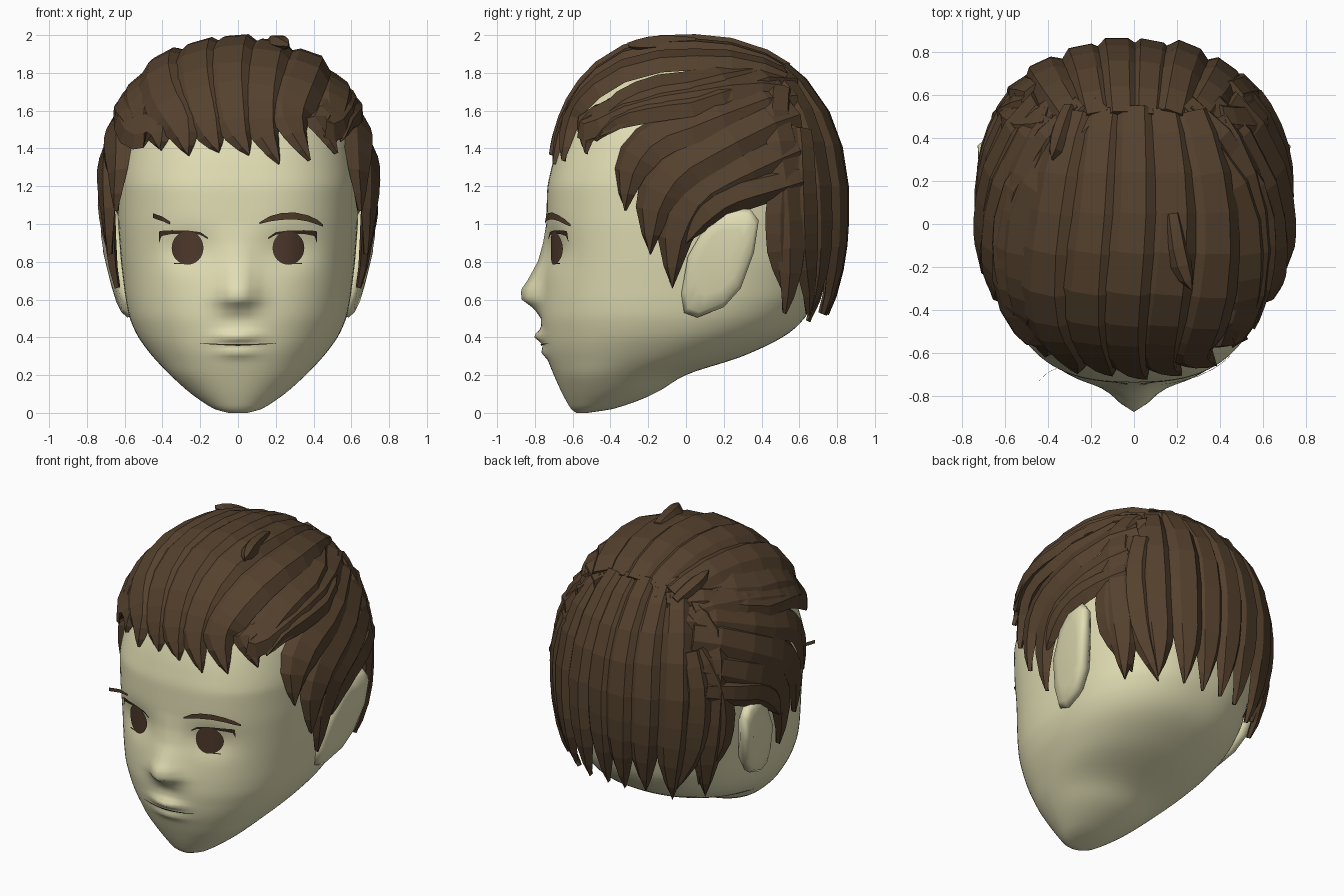
import bpy, bmesh, math, random
from mathutils import Vector

if "Cube" in bpy.data.objects:
    bpy.data.objects.remove(bpy.data.objects["Cube"])

random.seed(4)


def material(name, rgb):
    m = bpy.data.materials.new(name)
    m.diffuse_color = (*rgb, 1)
    m.use_nodes = True
    m.node_tree.nodes["Principled BSDF"].inputs["Base Color"].default_value = m.diffuse_color
    return m


SKIN = material("pale_skin", (0.75, 0.72, 0.45))
HAIR = material("brown_hair", (0.09, 0.053, 0.027))
EYE = material("eye_brown", (0.075, 0.04, 0.024))
LINE = material("dark_line", (0.05, 0.028, 0.016))


def finish(name, bm, mat, smooth=False):
    bmesh.ops.recalc_face_normals(bm, faces=bm.faces)
    me = bpy.data.meshes.new(name)
    bm.to_mesh(me)
    bm.free()
    me.materials.append(mat)
    for p in me.polygons:
        p.use_smooth = smooth
    ob = bpy.data.objects.new(name, me)
    bpy.context.collection.objects.link(ob)
    return ob


def lerp_table(t, z):
    if z <= t[0][0]:
        return t[0][1]
    for (z0, v0), (z1, v1) in zip(t, t[1:]):
        if z <= z1:
            return v0 + (v1 - v0) * (z - z0) / (z1 - z0)
    return t[-1][1]


def skin_rings(bm, rings):
    """Bridge closed rings of equal length and cap both ends."""
    vs = [[bm.verts.new(p) for p in r] for r in rings]
    n = len(vs[0])
    for a, b in zip(vs, vs[1:]):
        for i in range(n):
            j = (i + 1) % n
            bm.faces.new((a[i], a[j], b[j], b[i]))
    bm.faces.new(vs[0])
    bm.faces.new(vs[-1])


# ---- head: horizontal sections from three profiles (height, value)
WIDTH = [(0, .05), (.02, .13), (.1, .25), (.2, .36), (.3, .455), (.4, .53), (.5, .575), (.6, .595), (.8, .62),
         (1, .635), (1.25, .635), (1.45, .61), (1.6, .56), (1.75, .45), (1.85, .28), (1.9, .08)]
FRONT = [(0, -.58), (.02, -.61), (.1, -.655), (.2, -.7), (.3, -.74), (.36, -.755), (.5, -.77), (.6, -.765),
         (.8, -.745), (1.2, -.735), (1.35, -.7), (1.5, -.65), (1.65, -.57), (1.8, -.42), (1.88, -.25), (1.9, -.08)]
BACK = [(0, -.52), (.02, -.38), (.09, -.18), (.22, .02), (.26, .2), (.34, .4), (.42, .55), (.5, .63), (.6, .69),
        (.8, .75), (1, .78), (1.2, .79), (1.4, .76), (1.55, .7), (1.7, .58), (1.8, .44), (1.88, .2), (1.9, .08)]
NOSE = [(.5, 0), (.55, .035), (.6, .105), (.65, .115), (.7, .085), (.8, .04), (.9, .015), (1, 0)]


def gauss(v, s):
    return math.exp(-(v / s) ** 2)


def section(z):
    r = min(.03, z / 3, (1.9 - z) / 3)
    a, f, b = ([sum(lerp_table(t, z + d) for d in (-r, 0, r)) / 3 for t in (WIDTH, FRONT, BACK)])
    return a, (f + b) / 2, (b - f) / 2, lerp_table([(0, 2), (.6, 2.4), (1.2, 2.7), (1.5, 2.5)], z)


def bump(x, z):
    nose = lerp_table(NOSE, z) * gauss(x, lerp_table([(.6, .1), (.9, .065)], z))
    lips = (.045 * gauss(z - .405, .03) + .022 * gauss(z - .32, .025)) * gauss(x, .1)
    socket = .035 * gauss(abs(x) - .27, .14) * gauss(z - .87, .1)
    return nose + lips - socket


def face_y(x, z):
    a, c, b, p = section(z)
    return c - b * max(0, 1 - abs(x / a) ** p) ** (1 / p) - bump(x, z)


bm = bmesh.new()
rings = []
for z in [0, .01] + [.02 * i for i in range(1, 95)] + [1.89, 1.9]:
    a, c, b, p = section(z)
    ring = []
    for i in range(96):
        t = 2 * math.pi * i / 96
        s, k = math.sin(t), math.cos(t)
        e = p if k > 0 else min(p, 2.4)
        x = a * math.copysign(abs(s) ** (2 / e), s)
        y = c - b * math.copysign(abs(k) ** (2 / e), k)
        ring.append((x, y - (bump(x, z) * min(1, k * 3) if k > 0 else 0), z))
    rings.append(ring)
skin_rings(bm, rings)
finish("head", bm, SKIN, True)

# ---- ears: tilted plates with a softened outer rim
EAR = [(.12, 1.02), (.2, 1.08), (.34, 1.08), (.385, 1.02), (.36, .85), (.29, .66),
       (.2, .56), (.06, .505), (-.01, .53), (-.025, .63), (.01, .83)]
for side, name in ((-1, "left_ear"), (1, "right_ear")):
    bm = bmesh.new()
    rings = []
    for scale, out in ((.8, -.08), (.97, -.05), (1, -.015), (.9, .01), (.6, .015)):
        ring = []
        for y, z in EAR:
            y, z = .18 + (y - .18) * scale, .8 + (z - .8) * scale
            x = .605 + .2 * min(z - .5, .4) + .12 * (y - .1) + out
            ring.append((side * x, y, z))
        rings.append(ring)
    skin_rings(bm, rings)
    finish(name, bm, SKIN, True)


# ---- painted face details: thin strips that follow the face
def strip(name, pts, mat, lift=.008):
    bm = bmesh.new()
    rows = []
    for x, z, h, *extra in pts:
        out = lift + (extra[0] if extra else 0)
        rows.append([bm.verts.new((x, face_y(x, zz) - out, zz)) for zz in (z - h, z + h)])
    for a, b in zip(rows, rows[1:]):
        bm.faces.new((a[0], b[0], b[1], a[1]))
    ob = finish(name, bm, mat)
    for p in ob.data.polygons:
        if p.normal.y > 0:
            p.flip()


for side, name in ((-1, "left"), (1, "right")):
    # iris as vertical slices of an ellipse
    strip(name + "_iris", [(side * .267 + .084 * math.cos(t), .873, .088 * math.sin(t) + .0005)
                           for t in [math.pi * i / 16 for i in range(17)]], EYE)
    strip(name + "_upper_lash", [(side * x, z, h) for x, z, h in
                                 ((.16, .925, .004), (.2, .95, .007), (.27, .957, .009), (.35, .957, .01),
                                  (.405, .95, .014), (.418, .93, .03))], LINE)
    strip(name + "_lower_lash", [(side * x, .79, .003) for x in (.25, .3, .34)], LINE)
strip("right_brow", [(.115, 1.005, .005), (.17, 1.028, .014), (.23, 1.04, .018), (.3, 1.043, .018),
                     (.37, 1.03, .016), (.42, 1.01, .013), (.45, .992, .006)], HAIR, .012)
strip("left_brow", [(-.36, 1.005, .006), (-.4, 1.027, .012, .04), (-.43, 1.037, .012, .09),
                    (-.45, 1.045, .012, .13)], HAIR, .008)
strip("mouth", [(.02 * i, .36 + .00025 * abs(i) ** 1.5, .005 - .0004 * abs(i)) for i in range(-10, 11)], LINE)

# ---- hair: tapered locks laid on a superellipsoid shell
P, SX, SF, SB, SZ = 2.4, .735, .74, .855, .975


def shell(p):
    v = Vector(p) - Vector((0, 0, 1))
    d = (abs(v.x / SX) ** P + abs(v.y / (SF if v.y < 0 else SB)) ** P + abs(v.z / SZ) ** P) ** (1 / P)
    return v / d + Vector((0, 0, 1))


def side_point(s, y, z):
    r = 1 - abs(y / (SF if y < 0 else SB)) ** P - abs((z - 1) / SZ) ** P
    return (s * SX * max(.02, r) ** (1 / P), y, z)


def curve_point(pts, t):
    """Catmull-Rom through the control points."""
    n = len(pts) - 1
    i = min(int(t * n), n - 1)
    u = t * n - i
    a, b, c, d = (pts[min(max(k, 0), n)] for k in (i - 1, i, i + 1, i + 2))
    return .5 * (2 * b + (c - a) * u + (2 * a - 5 * b + 4 * c - d) * u * u + (3 * b - a - 3 * c + d) * u ** 3)


TAPER = [(0, .75), (.45, 1), (.72, .9), (1, .02)]


def lock(bm, pts, w, sink=0, lift=0, steps=9, rise=0):
    pts = [shell(p) for p in pts]
    path = []
    for i in range(steps + 1):
        t = i / steps
        q = shell(curve_point(pts, t))
        k = 1 - sink * t ** 2
        path.append(Vector((q.x * k, q.y * k, q.z)))
    rings = []
    for i, q in enumerate(path):
        t = i / steps
        tan = (path[min(i + 1, steps)] - path[max(i - 1, 0)]).normalized()
        out = (q - Vector((0, 0, 1))).normalized()
        across = tan.cross(out).normalized()
        out = across.cross(tan).normalized()
        g = lerp_table(TAPER, t)
        d = .35 + .65 * g
        rings.append([q + across * w * g * a + out * (h * d + lift + rise * t) for a, h in
                      ((-1, -.035), (-.45, .022), (.5, .012), (1, -.035), (0, -.06))])
    skin_rings(bm, rings)


# top locks sweep forward and sideways from the crown to the fringe
bm = bmesh.new()
for i, tip in enumerate((1.42, 1.38, 1.4, 1.38, 1.33, 1.35, 1.4)):
    u = i / 3 - 1
    tx = .5 * u + .06
    ty = -.74 * (1 - abs(tx / .75) ** 2.5) ** .4
    lock(bm, [(.44 * u, .56, 1.86), (.56 * u, .05, 1.98 - .25 * u * u), (.53 * u - .04, -.45, 1.82 - .25 * u * u),
              (tx - .08, ty, 1.62), (tx, ty, tip)], .14, lift=.01 * (i % 2), steps=12)
finish("top_hair", bm, HAIR)

# back locks fall from the crown to the nape
bm = bmesh.new()
for i in range(8):
    u = i / 3.5 - 1
    y = .86 - .3 * u * u
    lock(bm, [(.42 * u, .52, 1.87 - .12 * u * u), (.52 * u, y - .08, 1.55), (.58 * u, y, 1.1), (.52 * u, y - .03, .8),
              (.5 * u, y - .05, .54 + random.uniform(-.04, .04))], .115, sink=.06, lift=.01 * (i % 2))
finish("back_hair", bm, HAIR)

# side locks sweep forward over the temples, mirrored
SIDE = [(((.56, 1.81), (.12, 1.79), (-.2, 1.73), (-.4, 1.62), (-.53, 1.42)), .13, .0),
        (((.56, 1.77), (.12, 1.68), (-.15, 1.63), (-.36, 1.57), (-.48, 1.44)), .1, .0),
        (((.56, 1.7), (.12, 1.58), (-.17, 1.47), (-.31, 1.3), (-.34, 1.07)), .135, .05),
        (((.57, 1.6), (.2, 1.44), (-.05, 1.3), (-.18, 1.1), (-.2, .84)), .135, .06),
        (((.58, 1.42), (.3, 1.3), (.06, 1.17), (-.06, .95), (-.08, .66)), .13, .09),
        (((.6, 1.25), (.42, 1.2), (.22, 1.14), (.08, 1.03), (.0, .9)), .1, .06),
        (((.6, 1.5), (.56, 1.25), (.55, 1.0), (.57, .8), (.6, .58)), .13, .08),
        (((.62, 1.5), (.64, 1.25), (.66, 1.0), (.68, .8), (.7, .52)), .11, .08)]
for side, name in ((-1, "left_side_hair"), (1, "right_side_hair")):
    bm = bmesh.new()
    for k, (pts, w, sink) in enumerate(SIDE):
        lock(bm, [side_point(side, *p) for p in pts], w, sink, .008 * (k % 2))
    finish(name, bm, HAIR)

# two loose tufts on top
bm = bmesh.new()
lock(bm, [(-.33, .6, 1.85), (-.36, .45, 1.88), (-.38, .3, 1.9)], .055, lift=.02, steps=5, rise=.03)
lock(bm, [(.18, .05, 1.97), (.21, -.15, 1.96), (.26, -.3, 1.93)], .055, lift=.01, steps=5, rise=.05)
finish("loose_tufts", bm, HAIR)
